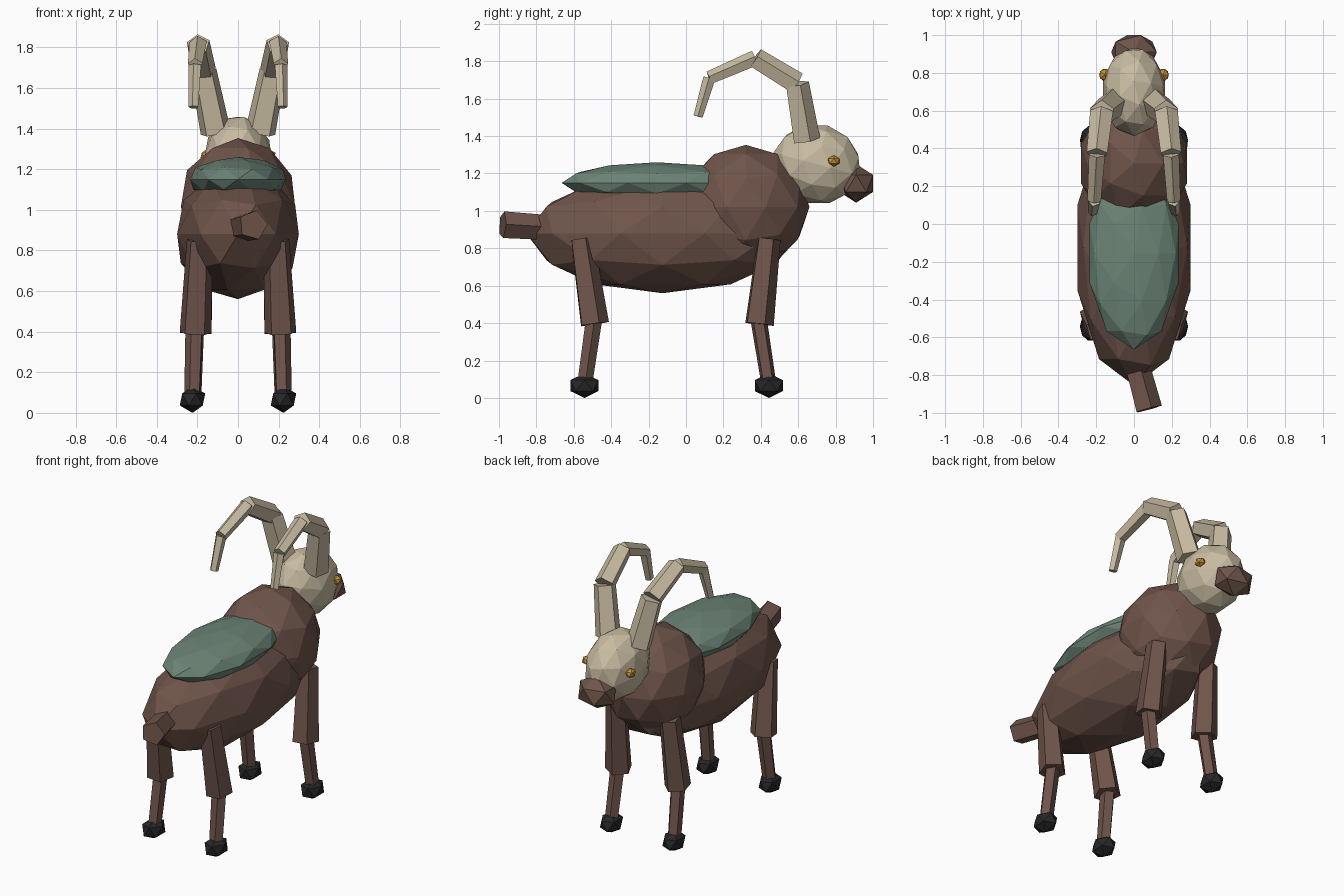
import bpy
import bmesh
from math import radians
from mathutils import Matrix, Vector

cube = bpy.data.objects.get("Cube")
if cube:
    bpy.data.objects.remove(cube)


def material(name, color):
    mat = bpy.data.materials.new(name)
    mat.use_nodes = True
    mat.diffuse_color = (*color, 1)
    mat.node_tree.nodes["Principled BSDF"].inputs["Base Color"].default_value = (*color, 1)
    return mat


BROWN = material("brown fur", (0.16, 0.09, 0.07))
CREAM = material("cream horn", (0.58, 0.50, 0.36))
GREEN = material("moss green", (0.15, 0.23, 0.18))
BLACK = material("hoof black", (0.02, 0.02, 0.022))
AMBER = material("amber", (0.58, 0.29, 0.04))


def finish(bm, name, mat):
    mesh = bpy.data.meshes.new(name)
    bm.to_mesh(mesh)
    bm.free()
    mesh.materials.append(mat)
    obj = bpy.data.objects.new(name, mesh)
    bpy.context.collection.objects.link(obj)
    return obj


def ball(name, center, radii, mat, detail=2, tilt=0):
    """Faceted ellipsoid, tilted about the x axis."""
    bm = bmesh.new()
    bmesh.ops.create_icosphere(bm, subdivisions=detail, radius=1)
    place = (Matrix.Translation(center) @ Matrix.Rotation(radians(tilt), 4, "X")
             @ Matrix.Diagonal((*radii, 1)))
    bm.transform(place)
    return finish(bm, name, mat)


def limb(name, start, end, r_start, r_end, mat, sides=5):
    """Tapered prism running from start to end."""
    start, end = Vector(start), Vector(end)
    axis = end - start
    bm = bmesh.new()
    bmesh.ops.create_cone(bm, cap_ends=True, segments=sides, radius1=r_start,
                          radius2=r_end, depth=axis.length)
    turn = Vector((0, 0, 1)).rotation_difference(axis).to_matrix().to_4x4()
    bm.transform(Matrix.Translation((start + end) / 2) @ turn)
    return finish(bm, name, mat)


# Trunk, back patch and tail
ball("body", (0, -0.125, 0.88), (0.315, 0.73, 0.32), BROWN)
ball("chest", (0, 0.32, 1.02), (0.295, 0.34, 0.333), BROWN)
ball("back_patch", (0, -0.155, 1.15), (0.247, 0.51, 0.11), GREEN)
limb("tail", (0.01, -0.74, 0.91), (0.075, -0.98, 0.925), 0.07, 0.075, BROWN)

# Head
ball("head", (0, 0.70, 1.25), (0.172, 0.24, 0.215), CREAM, tilt=-15)
ball("snout", (0, 0.91, 1.147), (0.135, 0.105, 0.103), BROWN, detail=1)

# Horn joints (distance from centre, y, z) and radii of each segment
HORN = [(0.11, 0.64, 1.38), (0.17, 0.59, 1.68), (0.195, 0.37, 1.815),
        (0.21, 0.125, 1.71), (0.218, 0.065, 1.505)]
HORN_RADII = [(0.078, 0.068), (0.064, 0.058), (0.045, 0.038), (0.034, 0.026)]

for side, s in (("left", 1), ("right", -1)):
    ball(f"{side}_eye", (s * 0.155, 0.79, 1.267), (0.033, 0.036, 0.03), AMBER, detail=1)

    joints = [(s * x, y, z) for x, y, z in HORN]
    for i, (r0, r1) in enumerate(HORN_RADII):
        limb(f"{side}_horn_segment_{i + 1}", joints[i], joints[i + 1], r0, r1, CREAM)

    # Legs: hip, knee and hoof positions along y
    for end, hip, knee, foot in (("head_end", 0.44, 0.388, 0.443),
                                 ("tail_end", -0.56, -0.493, -0.543)):
        limb(f"{side}_{end}_upper_leg", (s * 0.19, hip, 0.85), (s * 0.21, knee, 0.395),
             0.066, 0.082, BROWN)
        limb(f"{side}_{end}_lower_leg", (s * 0.213, knee, 0.42), (s * 0.223, foot, 0.07),
             0.046, 0.042, BROWN)
        ball(f"{side}_{end}_hoof", (s * 0.224, foot, 0.066), (0.07, 0.088, 0.066),
             BLACK, detail=1)
